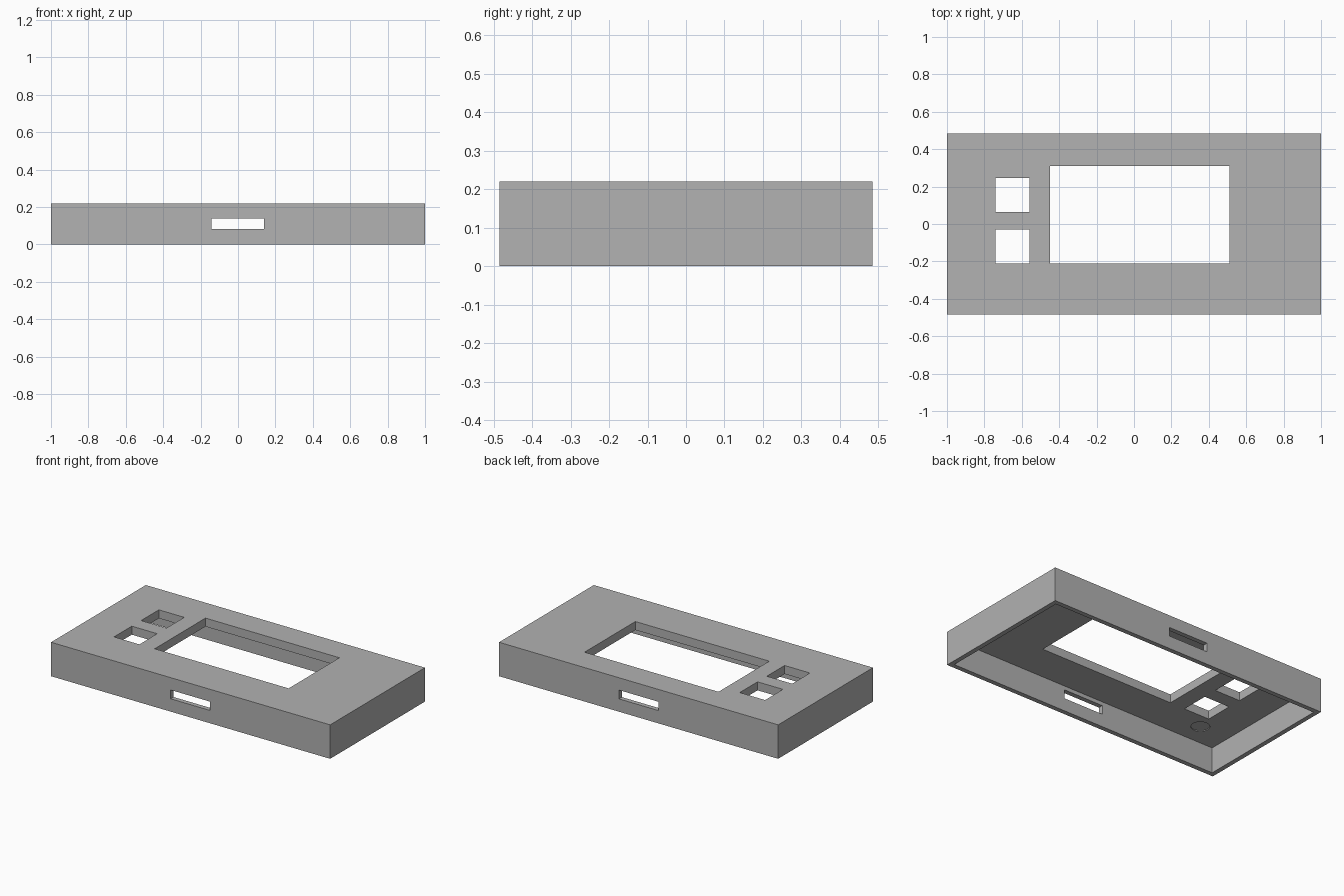
import bpy

if "Cube" in bpy.data.objects:
    bpy.data.objects.remove(bpy.data.objects["Cube"], do_unlink=True)

HALF_X, HALF_Y, HEIGHT = 1.0, 0.485, 0.22
WALL, ROOF = 0.03, 0.055
CEILING = HEIGHT - ROOF

grey = bpy.data.materials.new("light_grey")
grey.use_nodes = True
colour = (0.445, 0.445, 0.445, 1)
grey.diffuse_color = colour
grey.node_tree.nodes["Principled BSDF"].inputs["Base Color"].default_value = colour


def box(name, xs, ys, zs):
    """Box spanning the given ranges, with real size in the mesh."""
    bpy.ops.mesh.primitive_cube_add(size=1)
    ob = bpy.context.object
    ob.name = name
    for v in ob.data.vertices:
        for axis, (low, high) in enumerate((xs, ys, zs)):
            v.co[axis] = low if v.co[axis] < 0 else high
    ob.data.materials.append(grey)
    return ob


def cut(target, cutter):
    """Subtract the cutter, then discard it."""
    cutter.hide_render = True
    mod = target.modifiers.new(cutter.name, "BOOLEAN")
    mod.operation = "DIFFERENCE"
    mod.solver = "EXACT"
    mod.object = cutter
    bpy.context.view_layer.objects.active = target
    bpy.ops.object.modifier_apply(modifier=mod.name)
    bpy.data.objects.remove(cutter, do_unlink=True)


# Outer shell, open underneath
case = box("case_lid", (-HALF_X, HALF_X), (-HALF_Y, HALF_Y), (0, HEIGHT))
inner_x, inner_y = HALF_X - WALL, HALF_Y - WALL
cut(case, box("cavity", (-inner_x, inner_x), (-inner_y, inner_y), (-0.1, CEILING)))

# Display window and two button openings through the roof
for name, xs, ys in (
    ("display_window", (-0.45, 0.51), (-0.21, 0.31)),
    ("rear_button_opening", (-0.74, -0.558), (0.065, 0.247)),
    ("front_button_opening", (-0.74, -0.558), (-0.212, -0.03)),
):
    cut(case, box(name, xs, ys, (CEILING - 0.05, HEIGHT + 0.1)))

# Cable slot through the front and back walls
cut(case, box("cable_slot", (-0.143, 0.14), (-0.6, 0.6), (0.083, 0.14)))

# Shallow round recess in the underside of the roof
bpy.ops.mesh.primitive_cylinder_add(vertices=32, radius=0.055, depth=0.02,
                                    location=(-0.76, -0.31, CEILING - 0.005))
recess = bpy.context.object
recess.name = "round_recess"
recess.data.materials.append(grey)
cut(case, recess)
